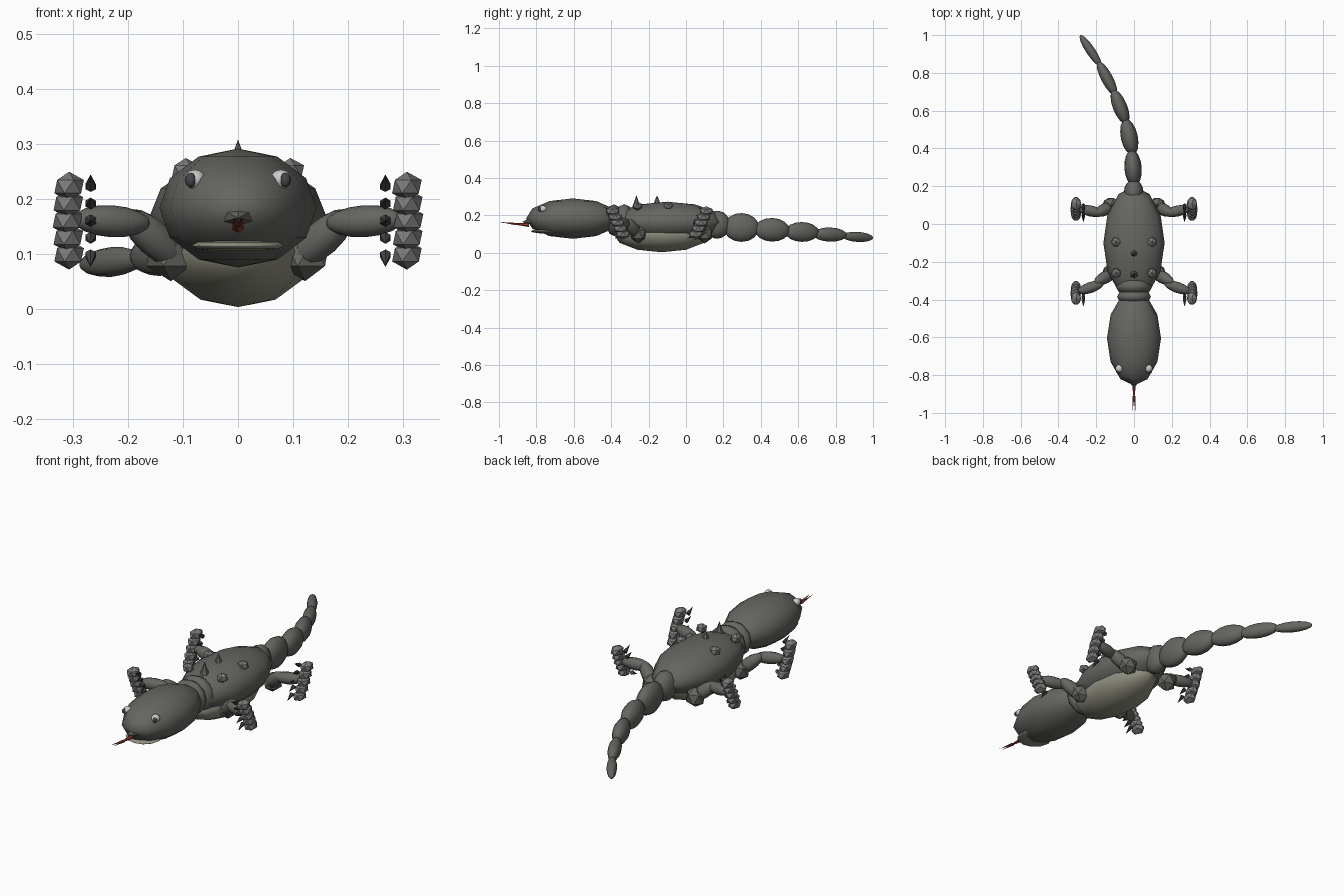
import bpy
from mathutils import Vector

if "Cube" in bpy.data.objects:
    bpy.data.objects.remove(bpy.data.objects["Cube"])


def mat(name, c):
    m = bpy.data.materials.new(name)
    m.diffuse_color = (*c, 1)
    m.use_nodes = True
    m.node_tree.nodes["Principled BSDF"].inputs["Base Color"].default_value = m.diffuse_color
    return m


HIDE = mat("hide", (0.13, 0.13, 0.12))
DARK = mat("claw", (0.06, 0.06, 0.065))
BELLY = mat("belly", (0.28, 0.28, 0.22))
WHITE = mat("eye_white", (0.6, 0.6, 0.6))
RED = mat("tongue", (0.3, 0.05, 0.03))
TOE = mat("scale", (0.2, 0.2, 0.2))


def finish(name, scale, m, smooth, direction=None):
    ob = bpy.context.object
    ob.name = name
    ob.scale = scale
    if direction is not None:
        ob.rotation_mode = 'QUATERNION'
        ob.rotation_quaternion = Vector(direction).to_track_quat('Z', 'Y')
    ob.data.materials.append(m)
    if smooth:
        bpy.ops.object.shade_smooth()
    return ob


def ball(name, loc, scale, m=HIDE, seg=12, rings=6, direction=None):
    bpy.ops.mesh.primitive_uv_sphere_add(segments=seg, ring_count=rings, radius=1, location=loc)
    return finish(name, scale, m, True, direction)


def lump(name, loc, scale, m=HIDE):
    bpy.ops.mesh.primitive_ico_sphere_add(subdivisions=1, radius=1, location=loc)
    return finish(name, scale, m, False)


def spike(name, base, tip, r, m=HIDE, sides=6, squash=1):
    a, b = Vector(base), Vector(tip)
    bpy.ops.mesh.primitive_cone_add(vertices=sides, radius1=r, radius2=0, depth=(b - a).length,
                                    location=(a + b) / 2)
    return finish(name, (1, squash, 1), m, False, b - a)


def limb(name, p, q, r, rz=None):
    a, b = Vector(p), Vector(q)
    return ball(name, (a + b) / 2, (r, rz or r, (b - a).length / 2), direction=b - a, rings=8)


# Trunk, belly, neck folds and head
ball("body", (0, -0.1, 0.165), (0.162, 0.3, 0.108))
ball("belly", (0, -0.13, 0.103), (0.136, 0.26, 0.1), BELLY)
ball("neck_back", (0, -0.33, 0.17), (0.095, 0.055, 0.09))
ball("neck_front", (0, -0.385, 0.175), (0.09, 0.045, 0.085))
ball("head", (0, -0.605, 0.183), (0.143, 0.25, 0.108))

# Snout, mouth and forked tongue
spike("snout", (0, -0.81, 0.17), (0, -0.875, 0.165), 0.042, squash=0.65)
ball("mouth", (0, -0.745, 0.115), (0.085, 0.085, 0.012), BELLY)
spike("tongue", (0, -0.84, 0.15), (0, -0.95, 0.157), 0.012, RED)
for s in (-1, 1):
    spike("tongue_fork", (s * 0.003, -0.91, 0.154), (s * 0.008, -1.0, 0.165), 0.006, RED)
    # Eyes
    ball("eye", (s * 0.078, -0.765, 0.235), (0.02, 0.022, 0.018), WHITE, 10, 6)
    ball("pupil", (s * 0.086, -0.783, 0.234), (0.01, 0.009, 0.013), DARK, 8, 6)
    # Back bumps
    for y in (-0.26, -0.095):
        lump("back_bump", (s * 0.095, y, 0.25), (0.028, 0.028, 0.024), TOE)

# Back spines
for y, z in ((-0.265, 0.245), (-0.155, 0.255)):
    spike("back_spine", (0, y, z), (0, y, 0.308), 0.022)

# Tail: overlapping beads curving to one side
tail = [((0.0, 0.10, 0.155), (-0.003, 0.235, 0.145), 0.052, 0.075),
        ((0.002, 0.20, 0.138), (-0.012, 0.392, 0.133), 0.046, 0.077),
        ((-0.005, 0.365, 0.126), (-0.045, 0.555, 0.12), 0.045, 0.063),
        ((-0.038, 0.53, 0.113), (-0.11, 0.71, 0.11), 0.038, 0.053),
        ((-0.095, 0.68, 0.1), (-0.19, 0.86, 0.095), 0.031, 0.038),
        ((-0.175, 0.835, 0.09), (-0.285, 1.0, 0.08), 0.024, 0.027)]
for a, b, w, h in tail:
    limb("tail_bead", a, b, w, h)

# Legs: f is the direction the foot leans
for s in (-1, 1):
    for part, shoulder, knee, wrist, f in (
            ("front", (0.115, -0.255), (0.185, -0.31), (0.30, -0.36), -1),
            ("hind", (0.115, 0.10), (0.185, 0.055), (0.30, 0.085), 1)):
        lump(part + "_shoulder", (s * 0.122, shoulder[1], 0.1), (0.05, 0.045, 0.05))
        limb(part + "_upper_leg", (s * 0.10, shoulder[1], 0.08), (s * 0.205, knee[1], 0.175), 0.033)
        limb(part + "_lower_leg", (s * 0.16, knee[1] - 0.002, 0.155), (s * wrist[0], wrist[1], 0.163), 0.029)
        # Fan of five faceted toes with claws
        for i in range(5):
            t = i / 2 - 1
            y, z = wrist[1] - 0.005 + f * 0.028 * t, 0.16 + 0.062 * t
            lump(part + "_toe", (s * (0.31 - 0.003 * abs(t)), y, z), (0.03, 0.04, 0.027), TOE)
            spike(part + "_claw", (s * 0.268, y - 0.005, z), (s * 0.268, y - 0.045, z + 0.022 * t),
                  0.011, DARK, 6)
